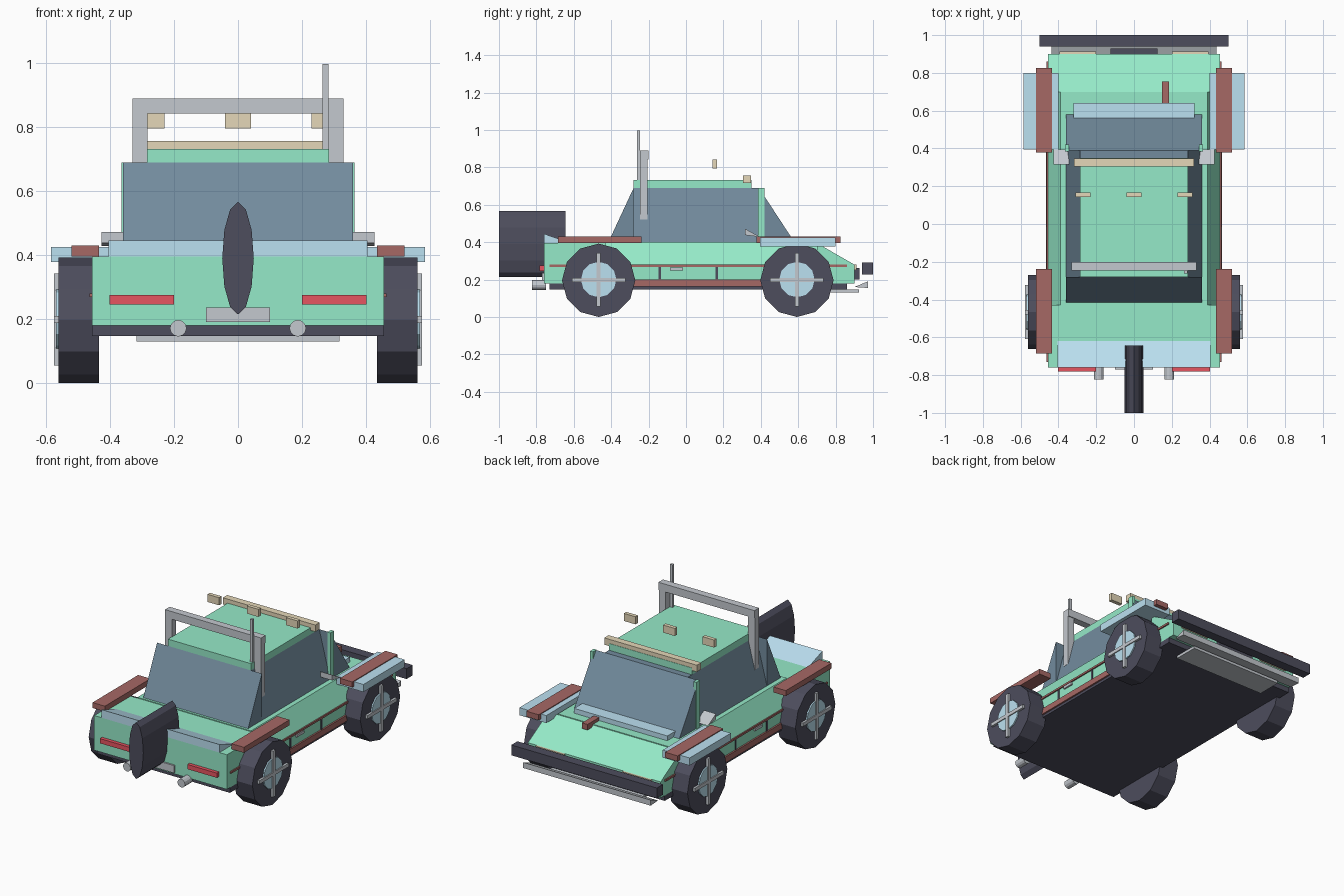
import bpy, bmesh, math
from mathutils import Matrix

if "Cube" in bpy.data.objects:
    bpy.data.objects.remove(bpy.data.objects["Cube"])


def mat(name, r, g, b):
    m = bpy.data.materials.new(name)
    m.diffuse_color = (r, g, b, 1)
    m.use_nodes = True
    m.node_tree.nodes["Principled BSDF"].inputs["Base Color"].default_value = m.diffuse_color
    return m


GREEN = mat("green_paint", 0.30, 0.82, 0.58)
GLASS = mat("glass", 0.17, 0.26, 0.34)
DARK = mat("dark_rubber", 0.075, 0.075, 0.11)
BROWN = mat("brown_trim", 0.38, 0.14, 0.13)
BLUE = mat("pale_blue", 0.50, 0.75, 0.88)
BEIGE = mat("lamp_beige", 0.78, 0.68, 0.48)
RED = mat("red_lamp", 0.80, 0.09, 0.12)
GREY = mat("metal", 0.55, 0.58, 0.62)


def finish(name, bm, m):
    bmesh.ops.recalc_face_normals(bm, faces=bm.faces)
    me = bpy.data.meshes.new(name)
    bm.to_mesh(me)
    bm.free()
    me.materials.append(m)
    ob = bpy.data.objects.new(name, me)
    bpy.context.collection.objects.link(ob)
    return ob


def box(name, x, y, z, m):
    """Box from (min, max) ranges."""
    bm = bmesh.new()
    bmesh.ops.create_cube(bm, size=1)
    for v in bm.verts:
        v.co = [r[0] if c < 0 else r[1] for c, r in zip(v.co, (x, y, z))]
    return finish(name, bm, m)


def pair(name, x, y, z, m):
    box(name + "_right", x, y, z, m)
    box(name + "_left", (-x[1], -x[0]), y, z, m)


def prism(name, pts, lo, hi, m, axis="x"):
    """Extrude a (y, z) profile along x, or an (x, z) profile along y."""
    bm = bmesh.new()
    place = (lambda p, d: (d, p[0], p[1])) if axis == "x" else (lambda p, d: (p[0], d, p[1]))
    a = [bm.verts.new(place(p, lo)) for p in pts]
    b = [bm.verts.new(place(p, hi)) for p in pts]
    bm.faces.new(a)
    bm.faces.new(b)
    n = len(pts)
    for i in range(n):
        bm.faces.new((a[i], a[(i + 1) % n], b[(i + 1) % n], b[i]))
    return finish(name, bm, m)


def cyl(name, centre, r, depth, m, axis="x", sides=12, scale=(1, 1, 1)):
    bm = bmesh.new()
    bmesh.ops.create_cone(bm, cap_ends=True, segments=sides, radius1=r, radius2=r, depth=depth)
    rot = Matrix.Rotation(math.pi / 2, 4, "Y" if axis == "x" else "X")
    bmesh.ops.transform(bm, matrix=Matrix.Translation(centre) @ Matrix.Diagonal((*scale, 1)) @ rot, verts=bm.verts)
    return finish(name, bm, m)


# Body: lower hull, tapered shoulders, tail block and sloping nose
W = 0.456
box("lower_body", (-W, W), (-0.76, 0.90), (0.18, 0.28), GREEN)
prism("body_shoulders", [(-W, 0.28), (W, 0.28), (0.39, 0.40), (-0.39, 0.40)], -0.43, 0.70, GREEN, "y")
box("tail_block", (-W, W), (-0.76, -0.43), (0.28, 0.395), GREEN)
prism("sloping_nose", [(0.70, 0.28), (0.70, 0.395), (0.90, 0.28)], -W, W, GREEN)
box("chassis", (-W, W), (-0.73, 0.86), (0.147, 0.18), DARK)
prism("tail_spoiler", [(-0.76, 0.395), (-0.76, 0.445), (-0.62, 0.396)], -0.405, 0.405, BLUE)

# Cabin: three glass volumes, pillars and roof
prism("rear_window", [(-0.28, 0.40), (-0.28, 0.69), (-0.415, 0.40)], -0.36, 0.36, GLASS)
prism("windscreen", [(0.39, 0.40), (0.39, 0.69), (0.58, 0.40)], -0.36, 0.36, GLASS)
prism("side_windows", [(-0.36, 0.40), (0.36, 0.40), (0.285, 0.69), (-0.285, 0.69)], -0.28, 0.39, GLASS, "y")
pair("pillar", (0.345, 0.365), (0.385, 0.42), (0.40, 0.69), GREEN)
box("roof", (-0.285, 0.285), (-0.28, 0.35), (0.69, 0.732), GREEN)

# Roof equipment
box("light_bar", (-0.318, 0.318), (0.305, 0.348), (0.715, 0.757), BEIGE)
for n, x in (("left", -0.27), ("middle", 0), ("right", 0.27)):
    box("roof_lamp_" + n, (x - 0.04, x + 0.04), (0.143, 0.167), (0.795, 0.842), BEIGE)
pair("roll_bar_post", (0.283, 0.33), (-0.245, -0.205), (0.52, 0.85), GREY)
box("roll_bar_top", (-0.33, 0.33), (-0.245, -0.20), (0.842, 0.89), GREY)
box("antenna", (0.265, 0.283), (-0.262, -0.246), (0.60, 0.997), GREY)

# Fenders and wheels
pair("front_flare", (0.40, 0.585), (0.395, 0.80), (0.378, 0.425), BLUE)
pair("front_fender", (0.435, 0.52), (0.378, 0.825), (0.396, 0.43), BROWN)
pair("rear_fender", (0.435, 0.52), (-0.685, -0.237), (0.396, 0.43), BROWN)
for sn, s in (("right", 1), ("left", -1)):
    for en, y in (("front", 0.593), ("rear", -0.467)):
        tag = f"_{en}_{sn}"
        cyl("tyre" + tag, (s * 0.498, y, 0.196), 0.196, 0.128, DARK)
        cyl("hub" + tag, (s * 0.562, y, 0.20), 0.095, 0.016, BLUE)
        xs = tuple(sorted((s * 0.555, s * 0.576)))
        box("spoke_upright" + tag, xs, (y - 0.011, y + 0.011), (0.055, 0.342), GREY)
        box("spoke_level" + tag, xs, (y - 0.143, y + 0.143), (0.187, 0.209), GREY)
cyl("spare_wheel", (0, -0.822, 0.39), 0.176, 0.355, DARK, "y", 12, (0.28, 1, 1)).name = "spare_wheel"

# Side trim, doors and mirrors
pair("side_skirt", (0.44, 0.466), (-0.29, 0.41), (0.163, 0.20), BROWN)
pair("side_trim", (0.45, 0.464), (-0.73, 0.86), (0.268, 0.280), BROWN)
for n, y in (("rear", -0.14), ("front", 0.165)):
    pair(n + "_door_gap", (0.45, 0.46), (y - 0.006, y + 0.006), (0.20, 0.268), DARK)
pair("door_handle", (0.45, 0.466), (-0.085, -0.015), (0.248, 0.264), GREY)
for n, a, b in (("right", 0.345, 0.427), ("left", -0.427, -0.345)):
    prism("mirror_" + n, [(0.315, 0.438), (0.315, 0.472), (0.395, 0.428)], a, b, GREY)

# Hood details and nose
box("hood_scoop", (-0.32, 0.32), (0.56, 0.64), (0.395, 0.43), BLUE)
box("hood_intake", (0.148, 0.186), (0.64, 0.755), (0.385, 0.42), BROWN)
pair("headlight", (0.20, 0.395), (0.88, 0.912), (0.25, 0.28), BEIGE)
box("grille", (-0.125, 0.125), (0.89, 0.928), (0.20, 0.262), DARK)
box("front_bumper", (-0.50, 0.50), (0.94, 1.0), (0.228, 0.292), DARK)
prism("splitter", [(0.90, 0.16), (0.972, 0.19), (0.972, 0.155)], -0.438, 0.438, GREY)
box("skid_plate", (-0.318, 0.318), (0.77, 0.925), (0.13, 0.147), GREY)

# Tail
pair("tail_lamp", (0.20, 0.402), (-0.782, -0.755), (0.246, 0.275), RED)
box("rear_plate", (-0.10, 0.10), (-0.77, -0.755), (0.19, 0.236), GREY)
for n, x in (("left", -0.187), ("right", 0.187)):
    cyl("exhaust_" + n, (x, -0.787, 0.171), 0.026, 0.075, GREY, "y")
